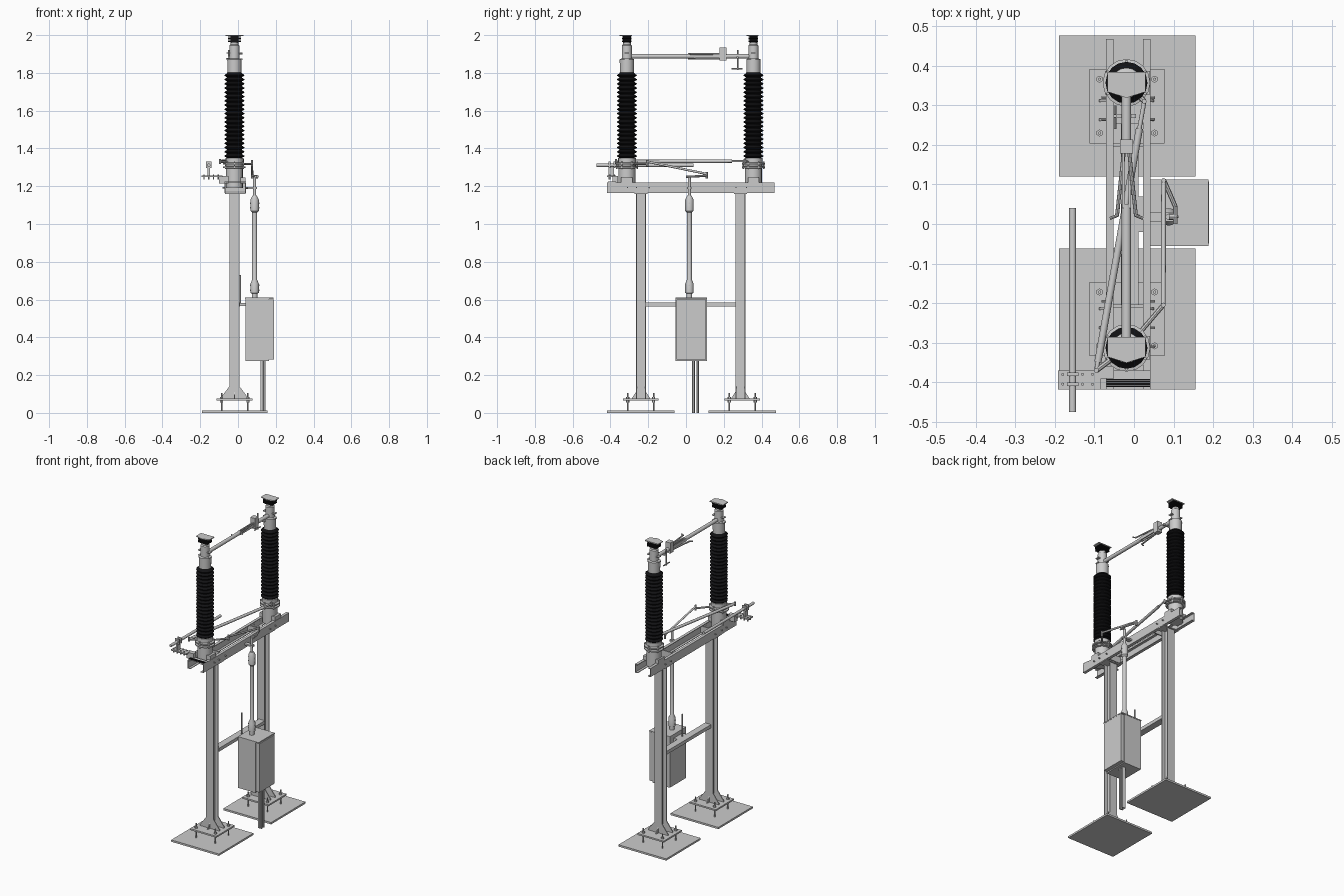
import bpy, bmesh, math
from mathutils import Vector

black = bpy.data.materials.new("black")
black.diffuse_color = (0.006, 0.006, 0.007, 1)
CX = -0.019          # centre line of the columns and insulators


def finish(name, bm, mat=None, smooth=False):
    bmesh.ops.recalc_face_normals(bm, faces=bm.faces[:])
    me = bpy.data.meshes.new(name)
    bm.to_mesh(me)
    bm.free()
    ob = bpy.data.objects.new(name, me)
    bpy.context.collection.objects.link(ob)
    if mat:
        me.materials.append(mat)
    if smooth:
        bpy.ops.object.select_all(action='DESELECT')
        ob.select_set(True)
        bpy.context.view_layer.objects.active = ob
        bpy.ops.object.shade_smooth_by_angle(angle=math.radians(35))
    return ob


def box(name, x0, x1, y0, y1, z0, z1, mat=None):
    bm = bmesh.new()
    bmesh.ops.create_cube(bm, size=1)
    for v in bm.verts:
        v.co = ((x0, x1)[v.co.x > 0], (y0, y1)[v.co.y > 0], (z0, z1)[v.co.z > 0])
    return finish(name, bm, mat)


def rod(name, p, q, r, n=12, mat=None):
    p, q = Vector(p), Vector(q)
    bm = bmesh.new()
    bmesh.ops.create_cone(bm, cap_ends=True, segments=n, radius1=r, radius2=r, depth=(q - p).length)
    rot = (q - p).to_track_quat('Z', 'Y')
    for v in bm.verts:
        v.co = rot @ v.co + (p + q) / 2
    return finish(name, bm, mat, n > 6)


def lathe(name, prof, x, y, n=16, mat=None):
    bm = bmesh.new()
    rings = [[bm.verts.new((x + r * math.cos(2 * math.pi * i / n), y + r * math.sin(2 * math.pi * i / n), z))
              for i in range(n)] for r, z in prof]
    for a, b in zip(rings, rings[1:]):
        for i in range(n):
            bm.faces.new((a[i], a[(i + 1) % n], b[(i + 1) % n], b[i]))
    bm.faces.new(rings[0])
    bm.faces.new(rings[-1])
    return finish(name, bm, mat, True)


def prism(name, pts, axis, a, b, mat=None):
    """Extrude a 2D outline along an axis from a to b."""
    place = {'x': lambda u, v, w: (w, u, v), 'y': lambda u, v, w: (u, w, v), 'z': lambda u, v, w: (u, v, w)}[axis]
    bm = bmesh.new()
    f = bm.faces.new([bm.verts.new(place(u, v, a)) for u, v in pts])
    e = bmesh.ops.extrude_face_region(bm, geom=[f])
    d = Vector(place(0, 0, b - a))
    bmesh.ops.translate(bm, vec=d, verts=[g for g in e['geom'] if isinstance(g, bmesh.types.BMVert)])
    return finish(name, bm, mat)


# Two legs: ground plate, base plate, anchors, gussets and H-section column
for yc in (-0.238, 0.288):
    yp = yc + (0.01 if yc > 0 else -0.002)
    box("ground_plate", -0.19, 0.155, yp - 0.178, yp + 0.178, 0, 0.012)
    box("base_plate", -0.113, 0.077, yp - 0.094, yp + 0.094, 0.065, 0.075)
    for bx in (-0.087, 0.052):
        for by in (yp - 0.068, yp + 0.068):
            rod("anchor_bolt", (bx, by, 0.008), (bx, by, 0.106), 0.004, 8)
            for z in (0.055, 0.075):
                rod("anchor_nut", (bx, by, z), (bx, by, z + 0.01), 0.009, 6)
    h, t = 0.027, 0.005
    prism("column", [(CX + u, yc + v) for u, v in (
        (-h, -h), (h, -h), (h, t - h), (t / 2, t - h), (t / 2, h - t), (h, h - t), (h, h),
        (-h, h), (-h, h - t), (-t / 2, h - t), (-t / 2, t - h), (-h, t - h))], 'z', 0.075, 1.166)
    for s in (-1, 1):
        for off in (-0.024, 0.024):
            prism("base_gusset", [(CX + s * 0.027, 0.075), (CX + s * 0.07, 0.075), (CX + s * 0.07, 0.083),
                                  (CX + s * 0.027, 0.14)], 'y', yc + off - 0.003, yc + off + 0.003)
        prism("side_gusset", [(yc + s * 0.027, 0.075), (yc + s * 0.05, 0.075), (yc + s * 0.027, 0.11)],
              'x', CX - 0.003, CX + 0.003)
    box("column_head_plate", -0.07, 0.04, yc - 0.035, yc + 0.035, 1.16, 1.167)

# Cross rail between the legs, with an upright pin
box("cross_rail", CX - 0.014, CX + 0.03, -0.213, 0.263, 0.563, 0.585)
rod("rail_pin", (0.012, 0.02, 0.565), (0.012, 0.02, 0.73), 0.004, 8)

# Pair of top channels and cross ties
for xo, s in ((-0.071, 1), (0.042, -1)):
    prism("top_channel", [(xo, 1.164), (xo + s * 0.019, 1.164), (xo + s * 0.019, 1.168), (xo + s * 0.004, 1.168),
                          (xo + s * 0.004, 1.216), (xo + s * 0.019, 1.216), (xo + s * 0.019, 1.22), (xo, 1.22)],
          'y', -0.418, 0.468)
    for y in (-0.31, -0.262, -0.195, 0.265, 0.32):
        rod("channel_bolt", (xo + s * 0.006, y, 1.193), (xo - s * 0.011, y, 1.193), 0.004, 6)
for y in (-0.207, 0.2):
    box("channel_tie", -0.067, 0.038, y - 0.004, y + 0.004, 1.172, 1.214)
box("end_plate", -0.071, 0.042, -0.412, -0.37, 1.219, 1.224)
for i in range(4):
    y = -0.412 + i * 0.0055
    box("end_plate_rib", -0.069, 0.041, y, y + 0.004, 1.222, 1.226, black)

# Insulator posts
for y in (-0.313, 0.357):
    box("post_saddle", -0.073, 0.04, y - 0.03, y + 0.03, 1.214, 1.245)
    lathe("post_base", [(0.045, 1.19), (0.045, 1.295), (0.06, 1.297), (0.06, 1.304), (0.048, 1.306),
                        (0.048, 1.314), (0.06, 1.316), (0.06, 1.323), (0.047, 1.325), (0.047, 1.35)], CX, y)
    for i in range(6):
        a = math.pi * (i + 0.5) / 3
        bx, by = CX + 0.054 * math.cos(a), y + 0.054 * math.sin(a)
        rod("flange_bolt", (bx, by, 1.29), (bx, by, 1.332), 0.004, 6)
    prof, n = [(0.04, 1.345)], 20
    for i in range(n):
        z = 1.35 + i * 0.45 / n
        prof += [(0.04, z), (0.053, z + 0.008), (0.053, z + 0.011), (0.04, z + 0.02)]
    lathe("insulator_sheds", prof + [(0.037, 1.803)], CX, y, 16, black)
    lathe("post_cap", [(0.037, 1.80), (0.038, 1.872), (0.027, 1.876), (0.027, 1.945), (0.021, 1.95), (0.021, 1.97)],
          CX, y)
    for z in (1.872, 1.905):
        box("cap_clamp", CX - 0.042, CX + 0.042, y - 0.012, y + 0.012, z - 0.003, z + 0.003)
    # Ribbed terminal with pointed top plate
    for i in range(4):
        z = 1.964 + i * 0.008
        box("terminal_fin", CX - 0.034, CX + 0.034, y - 0.025, y + 0.025, z, z + 0.005, black)
    box("terminal_core", CX - 0.022, CX + 0.022, y - 0.021, y + 0.021, 1.96, 1.996, black)
    prism("terminal_plate", [(CX - 0.048, y - 0.023), (CX, y - 0.038), (CX + 0.048, y - 0.023),
                             (CX + 0.048, y + 0.027), (CX - 0.048, y + 0.027)], 'z', 1.995, 2.0)

# Switch blade and contact jaw
rod("blade_tube", (CX, -0.29, 1.888), (CX, 0.05, 1.888), 0.012)
for s in (-1, 1):
    rod("contact_finger", (CX + s * 0.024, 0.02, 1.888 + s * 0.013), (CX + s * 0.006, 0.19, 1.888 + s * 0.013), 0.005, 8)
    rod("finger_tip", (CX + s * 0.022, 0.022, 1.888 + s * 0.013), (CX + s * 0.042, 0.014, 1.888 + s * 0.013), 0.004, 8)
    box("jaw_plate", CX + s * 0.008 - 0.003, CX + s * 0.008 + 0.003, 0.04, 0.19, 1.878, 1.898)
box("jaw_block", CX - 0.017, CX + 0.017, 0.178, 0.214, 1.865, 1.934)
rod("jaw_tube", (CX, 0.21, 1.888), (CX, 0.345, 1.888), 0.012)
box("horn_bracket", -0.052, 0.005, 0.268, 0.278, 1.876, 1.886)
rod("horn_stem", (-0.048, 0.273, 1.815), (-0.048, 0.273, 1.92), 0.004, 8)
rod("horn_tip", (-0.048, 0.24, 1.822), (-0.048, 0.3, 1.822), 0.004, 8)

# Coupling rod between the two posts with levers
a, b = Vector((-0.095, -0.37, 1.331)), Vector((0.026, 0.31, 1.333))
rod("coupling_rod_end", a, b, 0.0055)
rod("coupling_rod", a.lerp(b, 0.03), a.lerp(b, 0.9), 0.009)
rod("front_lever", (CX, -0.313, 1.322), a, 0.007, 8)
rod("rear_lever", (CX, 0.357, 1.322), b, 0.007, 8)
for p in (a, b):
    rod("lever_pin", p - Vector((0, 0, 0.014)), p + Vector((0, 0, 0.012)), 0.006, 8)

# Side earthing bar on its bracket
rod("earthing_bar", (-0.155, -0.475, 1.311), (-0.155, 0.04, 1.311), 0.009)
box("earthing_bracket", -0.192, -0.083, -0.418, -0.37, 1.248, 1.256)
box("bracket_arm", -0.1, -0.05, -0.39, -0.36, 1.214, 1.254)
box("bar_support", -0.161, -0.149, -0.41, -0.38, 1.256, 1.3)
for y in (-0.405, -0.38):
    box("bar_clamp", -0.17, -0.14, y - 0.004, y + 0.004, 1.296, 1.33)
    for x in (-0.18, -0.155, -0.13, -0.105):
        rod("bracket_bolt", (x, y, 1.235), (x, y, 1.262), 0.004, 6)

# Drive cabinet and cable conduits
box("cabinet", 0.04, 0.165, -0.055, 0.11, 0.275, 0.605)
box("cabinet_door", 0.165, 0.19, -0.049, 0.107, 0.282, 0.6)
box("cabinet_roof", 0.038, 0.188, -0.056, 0.112, 0.603, 0.61)
for z in (0.565,):
    box("cabinet_mount", 0.0, 0.042, -0.02, 0.07, z, z + 0.018)
for y in (0.04, 0.062):
    rod("conduit", (0.132, y, 0), (0.132, y, 0.28), 0.007, 10)
    box("conduit_strip", 0.119, 0.145, y - 0.004, y + 0.004, 0, 0.278)

# Vertical drive shaft with couplings
SX, SY = 0.088, 0.018
lathe("drive_shaft", [(0.015, 0.605), (0.015, 0.632), (0.022, 0.635), (0.022, 0.685), (0.013, 0.705), (0.013, 1.06),
                      (0.022, 1.07), (0.022, 1.13), (0.012, 1.15), (0.008, 1.152), (0.008, 1.25)], SX, SY)
for z in (0.65, 0.675, 1.085, 1.11):
    rod("coupling_bolt", (SX - 0.025, SY, z), (SX + 0.025, SY, z), 0.004, 6)
box("shaft_guide", 0.038, 0.1, SY - 0.012, SY + 0.012, 1.185, 1.195)

# Crank and link rod to the driven post
path = [(0.104, 0.0, 1.25), (0.104, 0.045, 1.252), (0.075, 0.112, 1.256)]
for p, q in zip(path, path[1:]):
    rod("crank_arm", p, q, 0.006, 8)
rod("crank_hub", (SX, SY, 1.25), (0.107, SY, 1.25), 0.008, 8)
rod("crank_pin", (0.075, 0.11, 1.24), (0.075, 0.11, 1.275), 0.006, 8)
rod("link_rod", (0.075, 0.11, 1.265), (0.074, -0.205, 1.33), 0.006)
rod("link_pin", (0.074, -0.205, 1.305), (0.074, -0.205, 1.34), 0.006, 8)
rod("post_lever", (0.074, -0.205, 1.318), (0.01, -0.28, 1.318), 0.006, 8)
